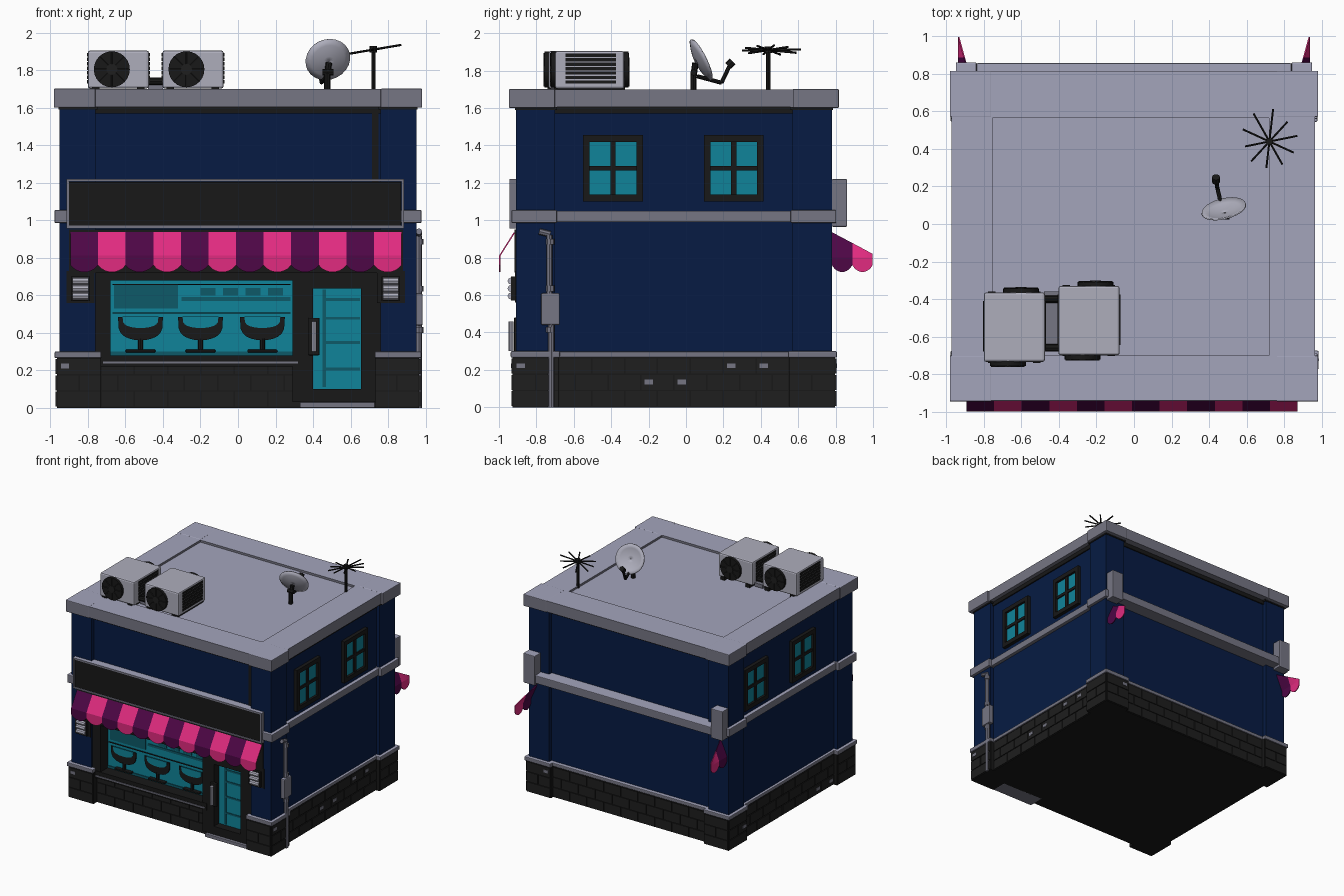
import bpy, bmesh, math, random
from mathutils import Vector, Matrix

random.seed(4)
if "Cube" in bpy.data.objects:
    bpy.data.objects.remove(bpy.data.objects["Cube"])


def material(name, r, g, b):
    m = bpy.data.materials.new(name)
    m.use_nodes = True
    m.diffuse_color = (r, g, b, 1)
    node = next(n for n in m.node_tree.nodes if n.type == "BSDF_PRINCIPLED")
    node.inputs["Base Color"].default_value = (r, g, b, 1)
    node.inputs["Roughness"].default_value = 0.8
    return m


BLACK = material("soot black", .009, .009, .009)
BRICK = material("dark brick", .013, .013, .013)
NAVY = material("navy wall", .002, .011, .056)
TRIM = material("trim grey", .18, .18, .23)
SLAB = material("slab grey", .37, .375, .5)
PALE = material("pale metal", .42, .42, .5)
TEAL = material("teal glass", .005, .23, .32)
DEEP = material("deep teal", .004, .1, .14)
PINK = material("awning pink", .75, .024, .215)
PURPLE = material("awning purple", .075, .002, .06)
YC = -.065  # middle of the building in y


def finish(name, bm, *mats, smooth=False):
    bmesh.ops.recalc_face_normals(bm, faces=bm.faces)
    mesh = bpy.data.meshes.new(name)
    bm.to_mesh(mesh)
    bm.free()
    obj = bpy.data.objects.new(name, mesh)
    bpy.context.collection.objects.link(obj)
    for m in mats:
        mesh.materials.append(m)
    if smooth:
        bpy.context.view_layer.objects.active = obj
        bpy.ops.object.select_all(action="DESELECT")
        obj.select_set(True)
        bpy.ops.object.shade_smooth_by_angle()
    return obj


def boxes(name, mat, *bounds, bevel=0, top=None):
    """One object made of boxes given as x0, x1, y0, y1, z0, z1; top colours the upward faces."""
    bm = bmesh.new()
    for b in bounds:
        lo, hi = Vector(b[::2]), Vector(b[1::2])
        size = [abs(v) for v in hi - lo]
        bmesh.ops.create_cube(bm, size=1, matrix=Matrix.Translation((lo + hi) / 2) @ Matrix.Diagonal((*size, 1)))
    if top:
        bm.normal_update()
        for f in bm.faces:
            f.material_index = int(f.normal.z > .5)
    obj = finish(name, bm, mat, *([top] if top else []))
    if bevel:
        mod = obj.modifiers.new("Bevel", "BEVEL")
        mod.width, mod.segments = bevel, 2
    return obj


def rods(name, mat, radius, *ends, sides=8):
    bm = bmesh.new()
    for a, b in ends:
        a, b = Vector(a), Vector(b)
        turn = (b - a).to_track_quat("Z", "Y").to_matrix().to_4x4()
        bmesh.ops.create_cone(bm, cap_ends=True, segments=sides, radius1=radius, radius2=radius,
                              depth=(b - a).length, matrix=Matrix.Translation((a + b) / 2) @ turn)
    return finish(name, bm, mat, smooth=True)


def plate(name, mat, points, y, depth=.008):
    """Flat outline in x and z, pushed back along y."""
    bm = bmesh.new()
    face = bm.faces.new([bm.verts.new((x, y, z)) for x, z in points])
    grown = bmesh.ops.extrude_face_region(bm, geom=[face])["geom"]
    bmesh.ops.translate(bm, vec=(0, depth, 0), verts=[v for v in grown if isinstance(v, bmesh.types.BMVert)])
    return finish(name, bm, mat)


def corners(ox, oy, ix, iy, z0, z1):
    return [(sx * ix, sx * ox, YC + sy * iy, YC + sy * oy, z0, z1) for sx in (-1, 1) for sy in (-1, 1)]


# Walls and corner pilasters
boxes("wall_core", NAVY, (-.92, .92, -.79, .745, .25, 1.62))
boxes("front_wall", NAVY, (-.92, .92, -.875, -.78, .7, 1.62))
boxes("pilasters", NAVY, *corners(.953, .845, .76, .635, .28, 1.62))

# Plinth with its stone caps and doorstep
boxes("plinth", BLACK, (-.93, .93, -.79, .765, 0, .27), (-.73, .335, -.88, -.78, 0, .23),
      *corners(.965, .862, .73, .615, 0, .27))
boxes("plinth_cap", TRIM, (-.94, .94, -.7, .775, .268, .298), *corners(.978, .872, .73, .61, .265, .3),
      bevel=.006, top=SLAB)
boxes("doorstep", TRIM, (.33, .73, -.925, -.78, 0, .03), bevel=.005)


# Brick courses around the plinth
bricks, chips = [], []


def brick_run(axis, face, out, start, end):
    count = max(1, round((end - start) / .17))
    step = (end - start) / count
    for row in range(3):
        z = .006 + row * .087
        shift = step / 2 if row % 2 else 0
        for i in range(count + (row % 2)):
            a = max(start, start + i * step - shift)
            b = min(end, start + (i + 1) * step - shift)
            across = (face - out * .01, face + out * .007)
            along = (a + .004, b - .004)
            top = min(z + .08, .226 if end == .335 else .27)
            bricks.append((*along, *across, z, top) if axis == "x" else (*across, *along, z, top))
            if random.random() < .06:
                bit = (a + .02, a + .065)
                lift = (face, face + out * .009)
                chips.append((*bit, *lift, z + .03, z + .055) if axis == "x" else (*lift, *bit, z + .03, z + .055))


brick_run("x", -.88, -1, -.73, .335)
brick_run("x", .765, 1, -.73, .73)
for s in (-1, 1):
    brick_run("y", s * .93, s, -.68, .55)
    for a, b in ((-.927, -.68), (.55, .797)):
        brick_run("y", s * .965, s, a, b)
    for y in (-1, 1):
        brick_run("x", YC + y * .862, y, min(s * .73, s * .965), max(s * .73, s * .965))
boxes("bricks", BRICK, *bricks)
boxes("brick_chips", TRIM, *chips)

# Middle band and the heavier band behind
boxes("middle_band", TRIM, (-.95, .95, YC - .835, YC + .835, .99, 1.05),
      *corners(.978, .868, .75, .625, .985, 1.055), bevel=.006, top=SLAB)
boxes("back_band", TRIM, (-.84, .84, .74, .858, .985, 1.055), bevel=.006, top=SLAB)
boxes("back_end_plates", TRIM, *[(s * .84, s * .95, .78, .862, .965, 1.22) for s in (-1, 1)], bevel=.006, top=SLAB)

# Parapet and roof
boxes("parapet_trim", BLACK, (-.93, .93, -.885, .755, 1.57, 1.605), *corners(.958, .85, .75, .625, 1.59, 1.605))
boxes("parapet", TRIM, (-.972, -.755, YC - .87, YC + .87, 1.605, 1.7), (.72, .965, YC - .87, YC + .87, 1.605, 1.7),
      (-.8, .8, -.942, -.7, 1.605, 1.7), (-.8, .8, .565, .812, 1.605, 1.7), top=SLAB)
boxes("parapet_corners", TRIM, *corners(.982, .882, .76, .636, 1.6, 1.702), bevel=.006, top=SLAB)
boxes("roof", SLAB, (-.8, .8, -.75, .6, 1.61, 1.682))

# Side windows
for s, centres in ((1, (-.39, .255)), (-1, (.39, -.255))):
    frame, panes = [], []
    for c in centres:
        for e in (-1, 1):
            frame.append((s * .91, s * .95, c + e * .16, c + e * .125, 1.1, 1.455))
            z = 1.278 + e * .16
            frame.append((s * .91, s * .95, c - .16, c + .16, z - .0185, z + .0185))
        frame += [(s * .91, s * .94, c - .014, c + .014, 1.11, 1.44), (s * .91, s * .94, c - .14, c + .14, 1.265, 1.29)]
        panes.append((s * .91, s * .93, c - .14, c + .14, 1.12, 1.44))
    boxes("side_window_frames", BLACK, *frame)
    boxes("side_window_glass", TEAL, *panes)

# Shop window, door and the dim room behind
boxes("shop_frame", BLACK, (-.765, -.68, -.9, -.78, .23, .72), (.29, .4, -.9, -.78, .03, .72),
      (.655, .765, -.9, -.78, .03, .72), (-.765, .765, -.9, -.78, .68, .73), (-.73, .335, -.905, -.78, .22, .28),
      (.38, .67, -.9, -.78, .03, .1), (.38, .67, -.9, -.78, .635, .7))
boxes("window_sill", TRIM, (-.72, .32, -.912, -.9, .236, .246))
boxes("awning_backing", BLACK, (-.9, .88, -.916, -.87, .72, .95))
boxes("upper_wall_stain", BLACK, (.715, .75, -.879, -.87, 1.2, 1.57))
boxes("room_glass", TEAL, (-.7, .31, -.798, -.785, .27, .69), (.39, .67, -.83, -.785, .08, .65))
boxes("room_shelves", DEEP, (-.66, -.32, -.804, -.79, .53, .66), (-.3, .28, -.804, -.79, .57, .59),
      (-.68, .29, -.804, -.79, .28, .3), *[(-.2 + i * .12, -.12 + i * .12, -.804, -.79, .6, .64) for i in range(4)],
      *[(.47, .65, -.835, -.82, z, z + .015) for z in (.2, .34, .47, .57)], (.45, .47, -.835, -.82, .11, .63))
boxes("room_lines", BLACK, (-.67, .28, -.807, -.79, .503, .508), (-.67, .28, -.807, -.79, .655, .659))
for x in (-.52, -.2, .13):
    bowl = [(x + .12 * math.cos(t), .485 - .125 * abs(math.sin(t)) ** .5) for t in
            [math.pi * i / 12 for i in range(13)]]
    plate("stool_seat", BLACK, bowl, -.818)
    plate("stool_cushion", TEAL, [(x + .8 * (px - x), .488 + .5 * (pz - .485)) for px, pz in bowl], -.824)
    rods("stool_post", BLACK, .014, ((x, -.81, .3), (x, -.81, .37)))
    boxes("stool_foot", BLACK, (x - .08, x + .08, -.83, -.79, .295, .31), bevel=.005)
rods("door_handle", PALE, .014, ((.405, -.935, .3), (.405, -.935, .46)))
boxes("door_handle_plate", BLACK, (.375, .435, -.92, -.89, .28, .48), bevel=.006)

# Sign board
boxes("sign_board", BLACK, (-.9, .87, -.938, -.87, .97, 1.205))
boxes("sign_rim", TRIM, *[(-.915, .885, -.943, -.87, z, z + .014) for z in (.957, 1.206)],
      *[(x, x + .013, -.943, -.87, .957, 1.22) for x in (-.915, .872)], top=SLAB)


def awning(name, stripes, point):
    """Striped cloth with rounded hems; point(u, row, hem) gives the surface."""
    bm, cols = bmesh.new(), 8
    for s in range(stripes):
        grid = []
        for i in range(cols + 1):
            hem = .76 - .037 * math.sin(math.pi * i / cols) ** .7
            u = (s + i / cols) / stripes
            grid.append([bm.verts.new(point(u, row, hem)) for row in range(3)])
        for a, b in zip(grid, grid[1:]):
            for r in range(2):
                bm.faces.new((a[r], b[r], b[r + 1], a[r + 1])).material_index = s % 2
    obj = finish(name, bm, PURPLE, PINK)
    mod = obj.modifiers.new("Thickness", "SOLIDIFY")
    mod.thickness, mod.offset = .007, 0
    return obj


# Front awning and the two short returns at the rear corners
awning("front_awning", 12, lambda u, row, hem: (
    -.893 + 1.765 * u, (-.917, -.996, -.996)[row], (.935, .81, hem)[row]))
for s in (-1, 1):
    awning("rear_awning_end", 2, lambda u, row, hem: (
        s * (.935 - (.06 * (1 - u) if row == 0 else 0)), .78 + .218 * u, (.935 - .115 * u, .8, hem)[row]))

# Wall lamps beside the shop front
for x in (-.84, .815):
    boxes("lamp_stain", BLACK, (x - .075, x + .075, -.914, -.9, .56, .73))
    boxes("lamp_bracket", BLACK, (x - .05, x + .05, -.935, -.9, .57, .7))
    rods("lamp_tubes", PALE, .019, *[((x - .042, -.935, z), (x + .042, -.935, z)) for z in (.595, .635, .675)])

# Drain pipe with meter box
rods("drain_pipe", TRIM, .017, ((.965, -.72, 0), (.965, -.72, .46)), ((.965, -.73, .6), (.965, -.73, .92)),
     ((.965, -.725, .925), (.965, -.785, .94)))
rods("pipe_collars", TRIM, .023, *[((.965, -.725, z), (.965, -.725, z + .03)) for z in (.4, .62, .87)])
boxes("meter_box", TRIM, (.94, .985, -.775, -.675, .44, .61), bevel=.008, top=SLAB)

# Air conditioners: fans front and back, louvres at the sides
for cx, cy in ((-.638, -.55), (-.24, -.515)):
    boxes("cooler_body", PALE, (cx - .163, cx + .163, cy - .185, cy + .185, 1.703, 1.905), bevel=.012)
    boxes("cooler_feet", BLACK, *[(cx + e * .12 - .02, cx + e * .12 + .02, cy - .19, cy + .19, 1.68, 1.71) for e in (-1, 1)])
    slats = [(cx - .168, cx + .168, cy - .13, cy + .14, 1.73 + i * .024, 1.748 + i * .024) for i in range(7)]
    boxes("cooler_louvres", BLACK, *slats)
    for e in (-1, 1):
        fx, fy = cx + e * .035, cy + e * .185
        rods("fan_grille", BLACK, .096, ((fx, fy - e * .01, 1.805), (fx, fy + e * .022, 1.805)), sides=24)
        rods("fan_hub", BRICK, .03, ((fx, fy, 1.805), (fx, fy + e * .028, 1.805)), sides=16)
        spokes = [math.tau * k / 8 for k in range(8)]
        rods("fan_spokes", BRICK, .004, *[((fx, fy + e * .023, 1.805), (
            fx + .09 * math.cos(t), fy + e * .023, 1.805 + .09 * math.sin(t))) for t in spokes], sides=5)
rods("cooler_pipes", BLACK, .02, *[((-.5, y, 1.74), (-.38, y, 1.74)) for y in (-.66, -.4)])
boxes("cooler_link", TRIM, (-.48, -.4, -.65, -.36, 1.69, 1.72))

# Satellite dish
bm = bmesh.new()
profile = [bm.verts.new((r, 0, 1.8 * r * r)) for r in (.001, .03, .06, .09, .122)]
edges = [bm.edges.new(p) for p in zip(profile, profile[1:])]
bmesh.ops.spin(bm, geom=profile + edges, cent=(0, 0, 0), axis=(0, 0, 1), angle=math.tau, steps=24, use_duplicate=False)
bmesh.ops.remove_doubles(bm, verts=bm.verts, dist=.0005)
dish = finish("dish", bm, PALE, smooth=True)
dish.rotation_euler = Vector((-.22, .9, .45)).to_track_quat("Z", "Y").to_euler()
dish.location = (.485, .055, 1.845)
dish.modifiers.new("Thickness", "SOLIDIFY").thickness = .008
rods("dish_stand", BLACK, .017, ((.475, .04, 1.68), (.475, .04, 1.78)), ((.475, .04, 1.77), (.485, .05, 1.84)),
     ((.45, .04, 1.79), (.51, .04, 1.79)))
rods("dish_arm", BLACK, .011, ((.475, .06, 1.77), (.445, .19, 1.735)), ((.445, .19, 1.735), (.437, .235, 1.83)))
rods("dish_receiver", BLACK, .022, ((.437, .225, 1.825), (.437, .25, 1.85)))

# Roof aerial
top = Vector((.722, .44, 1.91))
rods("aerial_pole", BLACK, .011, ((.722, .44, 1.68), top))
rods("aerial_hub", BLACK, .02, (top - Vector((0, 0, .015)), top + Vector((0, 0, .02))))
tips = []
for k in range(10):
    t, reach = math.tau * k / 10 + .2, random.uniform(.13, .18)
    tips.append(top + Vector((reach * math.cos(t), reach * math.sin(t), .17 * reach * math.cos(t))))
rods("aerial_rods", BLACK, .006, *[(top, tip) for tip in tips], sides=6)
